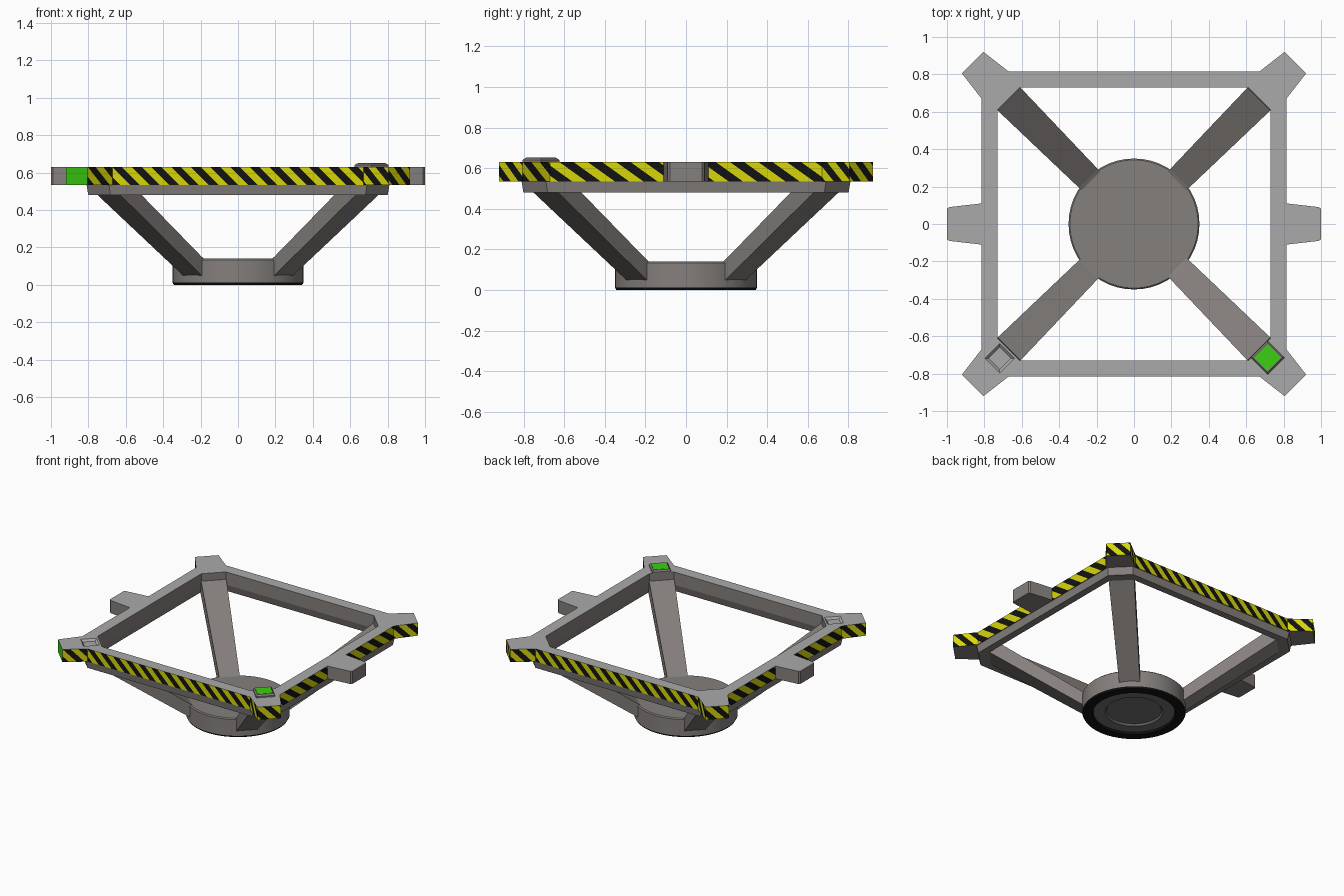
import bpy, bmesh, math
from mathutils import Vector

if "Cube" in bpy.data.objects:
    bpy.data.objects.remove(bpy.data.objects["Cube"])


def mat(name, r, g, b):
    m = bpy.data.materials.new(name)
    m.diffuse_color = (r, g, b, 1)
    m.use_nodes = True
    m.node_tree.nodes["Principled BSDF"].inputs["Base Color"].default_value = m.diffuse_color
    return m


LIGHT = mat("light_grey", .40, .40, .40)
WARM = mat("warm_grey", .235, .215, .205)
YELLOW = mat("yellow", .68, .67, .003)
BLACK = mat("black", .006, .006, .006)
GREEN = mat("green", .045, .62, .006)
DARK = mat("under_grey", .16, .16, .16)


def finish(bm, name, mats):
    me = bpy.data.meshes.new(name)
    bm.to_mesh(me)
    bm.free()
    for m in mats:
        me.materials.append(m)
    ob = bpy.data.objects.new(name, me)
    bpy.context.collection.objects.link(ob)
    return ob


def loft(name, loops, mats, top_mat=0):
    """Closed solid through stacked loops of equal length."""
    bm = bmesh.new()
    vs = [[bm.verts.new(p) for p in lp] for lp in loops]
    n = len(loops[0])
    for a, b in zip(vs, vs[1:]):
        for i in range(n):
            j = (i + 1) % n
            bm.faces.new((a[i], a[j], b[j], b[i]))
    bm.faces.new(vs[0])
    bm.faces.new(vs[-1]).material_index = top_mat
    bmesh.ops.recalc_face_normals(bm, faces=bm.faces)
    return finish(bm, name, mats)


def four(pts):
    """Repeat a corner outline in all four quadrants."""
    out = []
    for k in range(4):
        c, s = round(math.cos(k * math.pi / 2)), round(math.sin(k * math.pi / 2))
        out += [(x * c - y * s, x * s + y * c) for x, y in pts]
    return out


def ring(bm, outer, inner, per_o, per_i, z0, z1, shrink=0.0):
    """Hollow frame with per_o outer and per_i (2) inner points per corner."""
    def loop(pts, z, k):
        return [bm.verts.new((x * k, y * k, z)) for x, y in pts]
    ot, it = loop(outer, z1, 1), loop(inner, z1, 1)
    ob, ib = loop(outer, z0, 1 - shrink), loop(inner, z0, 1 + 2 * shrink)
    for t, b in ((ot, ob), (it, ib)):
        for i in range(len(t)):
            j = (i + 1) % len(t)
            bm.faces.new((t[i], t[j], b[j], b[i]))
    for o, i in ((ot, it), (ob, ib)):
        for k in range(4):
            a = o[k * per_o:(k + 1) * per_o]
            p, q = i[2 * k:2 * k + 2]
            if per_o == 4:
                bm.faces.new((a[0], a[1], p))
                bm.faces.new((a[1], a[2], q, p))
                bm.faces.new((a[2], a[3], q))
            else:
                bm.faces.new((a[0], a[1], q, p))
            bm.faces.new((a[-1], o[(k + 1) * per_o % len(o)], i[(2 * k + 2) % 8], q))
    bmesh.ops.recalc_face_normals(bm, faces=bm.faces)


# Upper frame with pointed corners
Z0, Z1 = .535, .63
outer = four([(.815, .67), (.92, .805), (.805, .92), (.67, .815)])
inner = four([(.73, .61), (.61, .73)])
bm = bmesh.new()
ring(bm, outer, inner, 4, 2, Z0, Z1)


def walls(n):
    return [f for f in bm.faces if f.normal.dot(n) > .999 and f.calc_center_median().dot(n) > 0]


# Hazard stripes cut into every outer wall; the front left end is green
normals = [f.normal.copy() for f in bm.faces
           if abs(f.normal.z) < .1 and f.calc_center_median().dot(f.normal) > 0]
done = []
for f in bm.faces:
    f.material_index = 0 if f.normal.z > .9 else 1
for n in normals:
    if any(n.dot(d) > .999 for d in done):
        continue
    done.append(n)
    if n.x < -.5 and n.y < -.5 and abs(n.x - n.y) < .05:
        for f in walls(n):
            f.material_index = 4
        continue
    t = Vector((0, 0, 1)).cross(n)
    side = abs(n.x) > .9
    half, slope = (.07, 1.4) if side else (.0525, 1.0)
    d = t + Vector((0, 0, slope))

    def phase(co):
        return (co.dot(t) + slope * (co.z - Z0)) / half
    ph = [phase(v.co) for f in walls(n) for v in f.verts]
    for k in range(math.ceil(min(ph)), math.floor(max(ph)) + 1):
        fs = walls(n)
        geom = set(fs) | {e for f in fs for e in f.edges} | {v for f in fs for v in f.verts}
        bmesh.ops.bisect_plane(bm, geom=list(geom), dist=1e-5,
                               plane_co=t * (k * half) + Vector((0, 0, Z0)), plane_no=d)
    for f in walls(n):
        f.material_index = 2 + math.floor(phase(f.calc_center_median())) % 2
frame = finish(bm, "upper_frame", [LIGHT, WARM, YELLOW, BLACK, GREEN])


def diamond(cx, cy, h, z):
    r = h * math.sqrt(2)
    return [(cx + r, cy, z), (cx, cy + r, z), (cx - r, cy, z), (cx, cy - r, z)]


# Shallow socket in the front left corner
cutter = loft("socket_cutter", [diamond(-.718, -.718, .042, Z1 - .015),
                                diamond(-.718, -.718, .064, Z1 + .01)], [LIGHT])
cutter.hide_render = True
mod = frame.modifiers.new("socket", 'BOOLEAN')
mod.operation = 'DIFFERENCE'
mod.solver = 'EXACT'
mod.object = cutter
bpy.context.view_layer.objects.active = frame
bpy.ops.object.modifier_apply(modifier=mod.name)
bpy.data.objects.remove(cutter)

# Raised pad with a green light on the front right corner
loft("pad_frame", [diamond(.714, -.714, .064, Z1 - .005), diamond(.714, -.714, .064, Z1 + .01),
                   diamond(.714, -.714, .055, Z1 + .02)], [WARM])
loft("pad_light", [diamond(.714, -.714, .052, Z1 + .018),
                   diamond(.714, -.714, .052, Z1 + .022)], [GREEN])

# Lower rail under the frame
bm = bmesh.new()
ring(bm, four([(.81, .69), (.69, .81)]), inner, 2, 2, .48, Z0 + .002, .012)
finish(bm, "lower_rail", [WARM])

# Side tabs
for s, name in ((-1, "left_tab"), (1, "right_tab")):
    prof = [(.80, .11), (.815, .11), (.99, .09), (1, .08)]
    prof += [(x, -y) for x, y in reversed(prof)]
    loft(name, [[(s * x, y, z) for x, y in prof] for z in (Z0, Z1)], [WARM, LIGHT], 1)

# Four slanted legs
for k in range(4):
    a = math.pi / 4 + k * math.pi / 2
    c, s = math.cos(a), math.sin(a)

    def sec(low, high, w):
        pts = [(low, -w), (low, w), (high, w), (high, -w)]
        return [(p[0] * c - v * s, p[0] * s + v * c, p[1]) for p, v in pts]
    loft("leg_%d" % (k + 1), [sec((.28, .05), (.28, .115), .07), sec((.345, .05), (.345, .15), .071),
                              sec((.975, .48), (.945, .575), .0865)], [WARM])

# Round base, turned from a profile, with a black ring below
prof = [(.343, .14), (.35, .133), (.35, .012), (.343, 0), (.28, 0),
        (.275, .015), (.195, .015), (.185, .028)]
N = 48
bm = bmesh.new()
rows = [[bm.verts.new((r * math.cos(2 * math.pi * i / N), r * math.sin(2 * math.pi * i / N), z))
         for i in range(N)] for r, z in prof]
for k, (a, b) in enumerate(zip(rows, rows[1:])):
    for i in range(N):
        j = (i + 1) % N
        f = bm.faces.new((a[i], a[j], b[j], b[i]))
        f.material_index = 0 if k < 2 else (1 if k < 5 else 2)
bm.faces.new(rows[0])
bm.faces.new(rows[-1]).material_index = 2
bmesh.ops.recalc_face_normals(bm, faces=bm.faces)
base = finish(bm, "round_base", [WARM, BLACK, DARK])
bpy.ops.object.select_all(action='DESELECT')
base.select_set(True)
bpy.context.view_layer.objects.active = base
bpy.ops.object.shade_smooth_by_angle(angle=math.radians(30))
